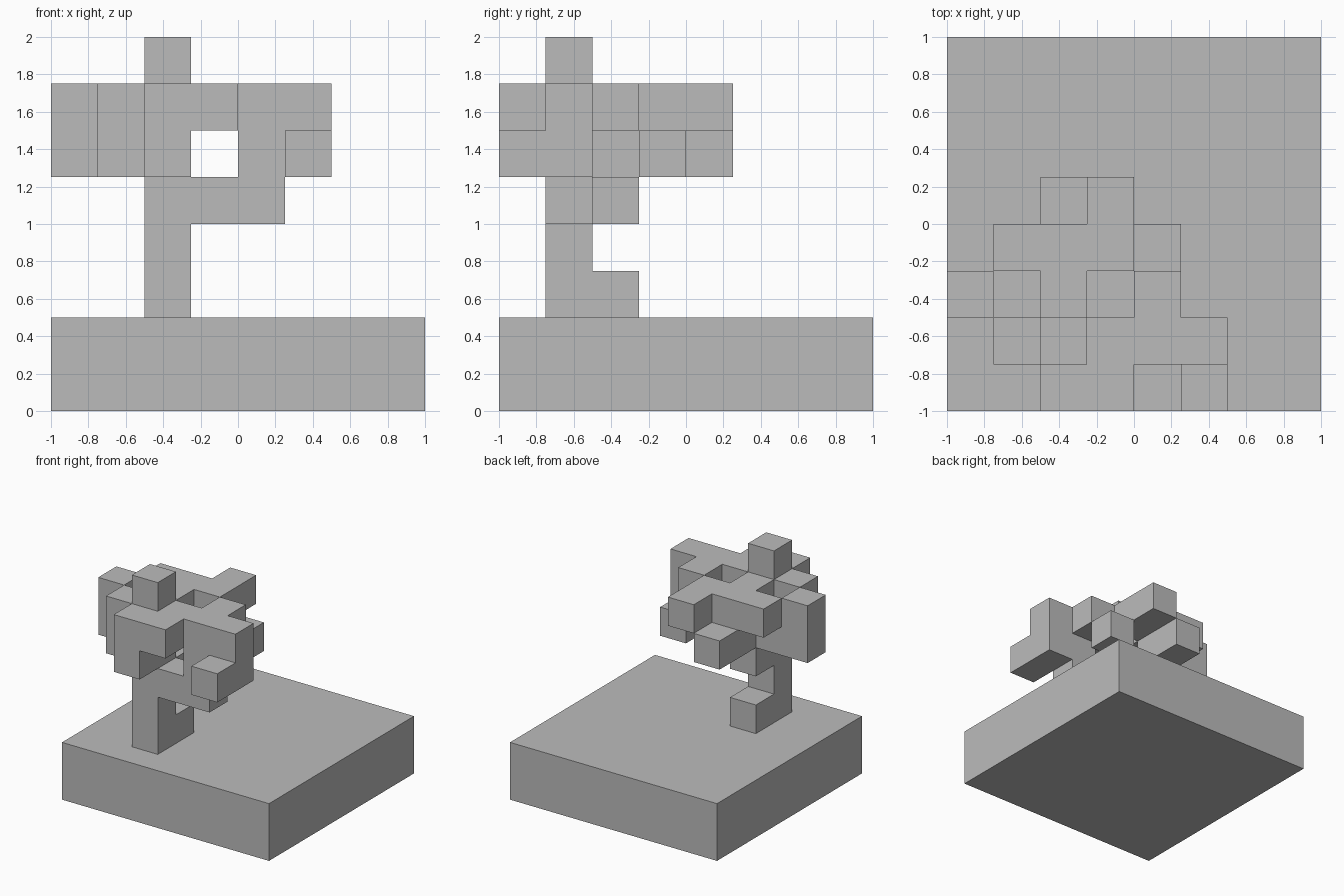
import bpy
import bmesh
from mathutils import Vector

CELL = 0.25

old = bpy.data.objects.get("Cube")
if old:
    bpy.data.objects.remove(old, do_unlink=True)

grey = bpy.data.materials.new("plain_grey")
grey.use_nodes = True
grey.diffuse_color = (0.5, 0.5, 0.5, 1)
grey.node_tree.nodes["Principled BSDF"].inputs["Base Color"].default_value = grey.diffuse_color


def box(start, size=(1, 1, 1)):
    """Grid cells filled by a block, counted from the front right lower corner."""
    return {(start[0] + i, start[1] + j, start[2] + k)
            for i in range(size[0]) for j in range(size[1]) for k in range(size[2])}


# Each part is a union of blocks on one shared grid
parts = {
    "base": box((0, 0, 0), (8, 8, 2)),
    "trunk": box((2, 1, 2), (1, 1, 6)),
    "root": box((2, 2, 2)),
    "left_limb": box((3, 1, 4), (2, 1, 1)) | box((4, 1, 5), (2, 1, 1)) | box((5, 0, 5)),
    "left_crown": box((3, 1, 6), (3, 1, 1)) | box((4, 2, 6)),
    "front_crown": box((2, 0, 5), (1, 1, 2)) | box((3, 0, 6)),
    "right_crown": box((1, 1, 5), (1, 1, 2)) | box((1, 2, 5)) | box((0, 2, 5), (1, 1, 2)),
    "back_crown": box((2, 2, 6)) | box((1, 3, 6), (3, 1, 1)) | box((3, 4, 6)),
    "back_twig": box((2, 3, 5), (1, 2, 1)),
    "back_knot": box((2, 2, 4)),
    "side_leaf": box((4, 3, 5)),
}
solid = set().union(*parts.values())


def build(name, cells):
    """Skin the cells, leaving out walls that touch another cell."""
    bm = bmesh.new()
    for cell in sorted(cells):
        centre = Vector(cell) + Vector((0.5, 0.5, 0.5))
        for axis in range(3):
            for sign in (-1, 1):
                n = Vector((0, 0, 0))
                n[axis] = sign
                if tuple(int(c + d) for c, d in zip(cell, n)) in solid:
                    continue
                u = Vector((0, 0, 0))
                u[(axis + 1) % 3] = 0.5
                v = n.cross(u)
                mid = centre + n * 0.5
                corners = [mid - u - v, mid + u - v, mid + u + v, mid - u + v]
                bm.faces.new([bm.verts.new(p * CELL - Vector((1, 1, 0))) for p in corners])
    bmesh.ops.remove_doubles(bm, verts=bm.verts, dist=0.001)
    bmesh.ops.dissolve_limit(bm, angle_limit=0.01, verts=bm.verts, edges=bm.edges)
    mesh = bpy.data.meshes.new(name)
    bm.to_mesh(mesh)
    bm.free()
    mesh.materials.append(grey)
    bpy.context.collection.objects.link(bpy.data.objects.new(name, mesh))


for part_name, part_cells in parts.items():
    build(part_name, part_cells)
